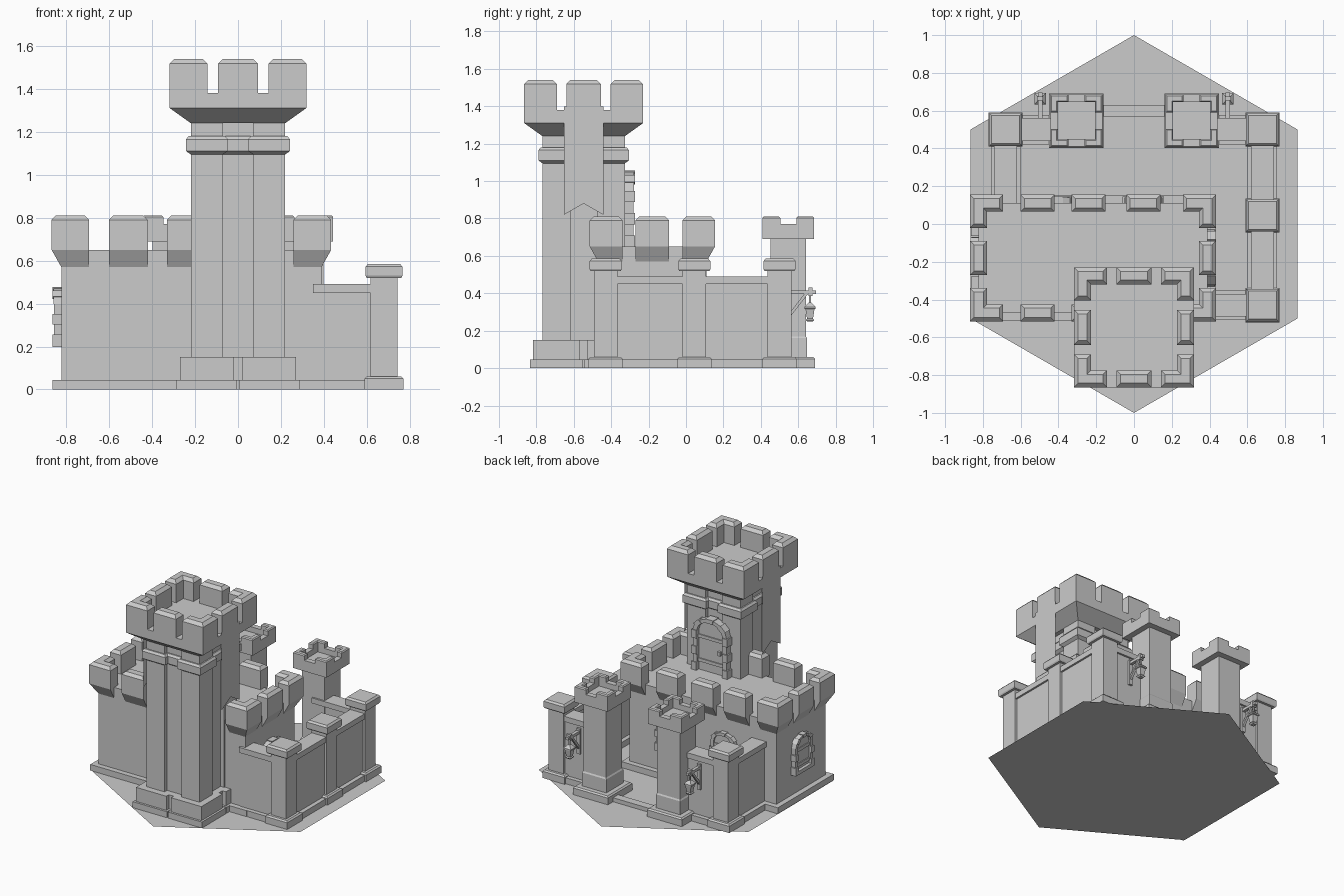
import bpy, bmesh
from math import pi, cos, sin, radians
from mathutils import Matrix, Vector

if "Cube" in bpy.data.objects:
    bpy.data.objects.remove(bpy.data.objects["Cube"])

I = Matrix.Identity(4)


def loft(name, rings, M=I):
    """Skin equal-length rings of points and cap both ends."""
    bm = bmesh.new()
    vs = [[bm.verts.new(M @ Vector(p)) for p in r] for r in rings]
    n = len(rings[0])
    for a, b in zip(vs, vs[1:]):
        for i in range(n):
            bm.faces.new((a[i], a[(i + 1) % n], b[(i + 1) % n], b[i]))
    bm.faces.new(vs[0])
    bm.faces.new(vs[-1])
    bmesh.ops.recalc_face_normals(bm, faces=bm.faces)
    me = bpy.data.meshes.new(name)
    bm.to_mesh(me)
    bm.free()
    ob = bpy.data.objects.new(name, me)
    bpy.context.collection.objects.link(ob)
    return ob


def grow(poly, d):
    """Offset a counter-clockwise right-angled outline outwards."""
    out, n = [], len(poly)
    for i in range(n):
        p, a, b = Vector(poly[i]), Vector(poly[i - 1]), Vector(poly[(i + 1) % n])
        e, f = (p - a).normalized(), (b - p).normalized()
        out.append((p.x + d * (e.y + f.y), p.y - d * (e.x + f.x)))
    return out


def stack(name, poly, levels, M=I):
    return loft(name, [[(x, y, z) for x, y in grow(poly, d)] for z, d in levels], M)


def rect(cx, cy, hx, hy):
    return [(cx - hx, cy - hy), (cx + hx, cy - hy), (cx + hx, cy + hy), (cx - hx, cy + hy)]


def box(name, x0, x1, y0, y1, z0, z1, M=I):
    return stack(name, rect((x0 + x1) / 2, (y0 + y1) / 2, (x1 - x0) / 2, (y1 - y0) / 2),
                 [(z0, 0), (z1, 0)], M)


def prism(name, uz, d0, d1, M):
    return loft(name, [[(u, -d, z) for u, z in uz] for d in (d0, d1)], M)


def battlement(name, cx, cy, hx, hy, t, arm, half, mids_x, mids_y, z0, z1, c, zb=None, slope=0):
    """L-shaped corner merlons plus straight ones; optional sloped corbels."""
    polys = []
    for sx in (-1, 1):
        for sy in (-1, 1):
            L = [(0, 0), (-arm, 0), (-arm, -t), (-t, -t), (-t, -arm), (0, -arm)]
            L = [(cx + sx * (hx + x), cy + sy * (hy + y)) for x, y in L]
            polys.append(L if sx * sy > 0 else L[::-1])
    for s in (-1, 1):
        polys += [rect(x, cy + s * (hy - t / 2), half, t / 2) for x in mids_x]
        polys += [rect(cx + s * (hx - t / 2), y, t / 2, half) for y in mids_y]
    for p in polys:
        rings = [[(x, y, z) for x, y in grow(p, d)] for z, d in ((z0, 0), (z1 - c, 0), (z1, -c))]
        if zb is not None:
            wx, wy = hx - slope, hy - slope
            rings.insert(0, [(min(max(x, cx - wx), cx + wx), min(max(y, cy - wy), cy + wy), zb)
                             for x, y in p])
        loft(name, rings)


# hexagonal ground tile
me = bpy.data.meshes.new("ground_tile")
me.from_pydata([(sin(i * pi / 3), -cos(i * pi / 3), 0) for i in range(6)], [], [range(6)])
bpy.context.collection.objects.link(bpy.data.objects.new("ground_tile", me))

# keep block with plinth and battlements
stack("keep", rect(-.217, -.18, .606, .29),
      [(0, .04), (.045, .04), (.045, 0), (.65, 0)])
battlement("keep_merlon", -.217, -.18, .651, .335, .09, .175, .09,
           [-.51, -.24, .05], [-.18], .65, .81, .02, .57, .045)

# great tower: square with a groove down each face
TY, s, g, d = -.547, .22, .07, .03
side = [(-s, -s), (-g, -s), (-g, -s + d), (g, -s + d), (g, -s)]
tower = []
for k in range(4):
    R = Matrix.Rotation(k * pi / 2, 2)
    for p in side:
        v = R @ Vector(p)
        tower.append((v.x, v.y + TY))
stack("tower", tower, [(0, .066), (.045, .066), (.045, .05), (.15, .05), (.15, 0),
                       (1.095, 0), (1.11, .022), (1.165, .022), (1.18, .01), (1.18, 0), (1.25, 0)])
stack("tower_crown", rect(0, TY, .22, .22), [(1.24, 0), (1.31, .098), (1.38, .098)])
battlement("tower_merlon", 0, TY, .318, .318, .09, .175, .093, [0], [TY], 1.38, 1.54, .022)

# swallow-tailed banners on both sides of the tower
for k in (-1, 1):
    me = bpy.data.meshes.new("banner")
    x = k * .322
    me.from_pydata([(x, TY - .105, 1.4), (x, TY - .105, .82), (x, TY, .88),
                    (x, TY + .105, .82), (x, TY + .105, 1.4)], [], [(0, 1, 2, 3, 4)])
    bpy.context.collection.objects.link(bpy.data.objects.new("banner", me))

# gate towers and sill
for k in (-1, 1):
    cx, cy = k * .305, .547
    stack("gate_tower", rect(cx, cy, .094, .094),
          [(0, .05), (.05, .05), (.06, .04), (.06, .006), (.16, .006), (.17, 0), (.69, 0),
           (.69, .044), (.77, .044), (.77, .004), (.73, .004)])
    battlement("gate_merlon", cx, cy, .138, .138, .04, .095, 0, [], [], .77, .81, .007)
box("gate_sill", -.2, .2, .57, .63, 0, .03)


# courtyard posts
for x, y in ((-.68, .5), (.68, .5), (.68, .045), (.68, -.43)):
    stack("wall_post", rect(x, y, .063, .063),
          [(0, .028), (.05, .028), (.06, .018), (.06, 0), (.52, 0), (.52, .018),
           (.53, .023), (.572, .023), (.585, .011)])


# courtyard wall runs with recessed panels
def wall(x0, y0, x1, y1):
    along_x = y0 == y1
    for name, h, z0, z1 in (("wall_plinth", .078, 0, .045), ("wall_panel", .046, .045, .45),
                            ("wall_cap", .06, .45, .49)):
        hx, hy = (0, h) if along_x else (h, 0)
        box(name, x0 - hx, x1 + hx, y0 - hy, y1 + hy, z0, z1)


wall(.68, -.43, .68, .045)
wall(.68, .045, .68, .5)
wall(.35, -.43, .68, -.43)
wall(.3, .5, .68, .5)
wall(-.68, .5, -.3, .5)
wall(-.68, .08, -.68, .5)


# arched openings with stone surrounds, facing local -y
def opening(name, x, y, z, angle, w, h, depth, door):
    M = Matrix.Translation((x, y, z)) @ Matrix.Rotation(radians(angle), 4, 'Z')
    ro = w / 2 - .01
    ri = ro - (.034 if door else .024)
    rise = .75
    sp = h - ro * rise - .008

    def arc(r, a):
        return (r * cos(a), sp + r * rise * sin(a))
    panel = [(-ri, 0), (ri, 0)] + [arc(ri, i * pi / 6) for i in range(7)]
    prism(name + "_leaf", panel, -.01, depth * .45, M)
    for i in range(7):
        e = .008 if i % 2 else 0
        a, b = i * pi / 7, (i + 1) * pi / 7
        prism(name + "_arch_stone", [arc(ri, a), arc(ro + e, a), arc(ro + e, b), arc(ri, b)],
              -.01, depth - .006 + e * .7, M)
    n = 5 if door else 4
    for k in (-1, 1):
        for i in range(n):
            e = 0 if i % 2 else .01
            x0, x1 = sorted((k * ri, k * (ro + e)))
            box(name + "_jamb_stone", x0, x1, -depth + .008 - e * .8, .01,
                sp * i / n, sp * (i + 1) / n, M)
    for f in (.25, .85):
        box(name + "_strap", -ri, ri, -depth * .6, 0, sp * f - .012, sp * f + .012, M)
    if door:
        box(name + "_handle", ri - .045, ri - .025, -depth * .8, 0, sp * .5, sp * .5 + .03, M)
    else:
        box(name + "_sill", -ro - .01, ro + .01, -depth, .01, -.012, .015, M)


opening("tower_door", 0, TY + .22, .65, 180, .3, .41, .055, True)
opening("courtyard_door", .389, -.18, .045, 90, .32, .41, .045, True)
opening("side_window", -.823, -.17, .21, -90, .22, .27, .042, False)
opening("back_window", -.4, .11, .21, 180, .22, .27, .035, False)
opening("back_window", .05, .11, .21, 180, .22, .27, .035, False)

# bracketed lanterns beside the gate
for k in (-1, 1):
    M = Matrix.Translation((k * .497, 0, 0))
    box("lantern_arm", -.012, .012, .54, .695, .395, .415, M)
    box("lantern_wall_plate", -.014, .014, .54, .562, .24, .43, M)
    loft("lantern_brace", [[(x, .55, .265), (x, .55, .29), (x, .635, .4), (x, .655, .4)][::1]
                           for x in (-.009, .009)], M)
    box("lantern_peg", -.016, .016, .655, .675, .385, .43, M)
    box("lantern_hook", -.005, .005, .658, .668, .34, .4, M)
    stack("lantern", rect(0, .663, .02, .02),
          [(.248, -.005), (.258, .002), (.265, -.004), (.315, .004), (.318, .01),
           (.328, .01), (.35, -.012)], M)
